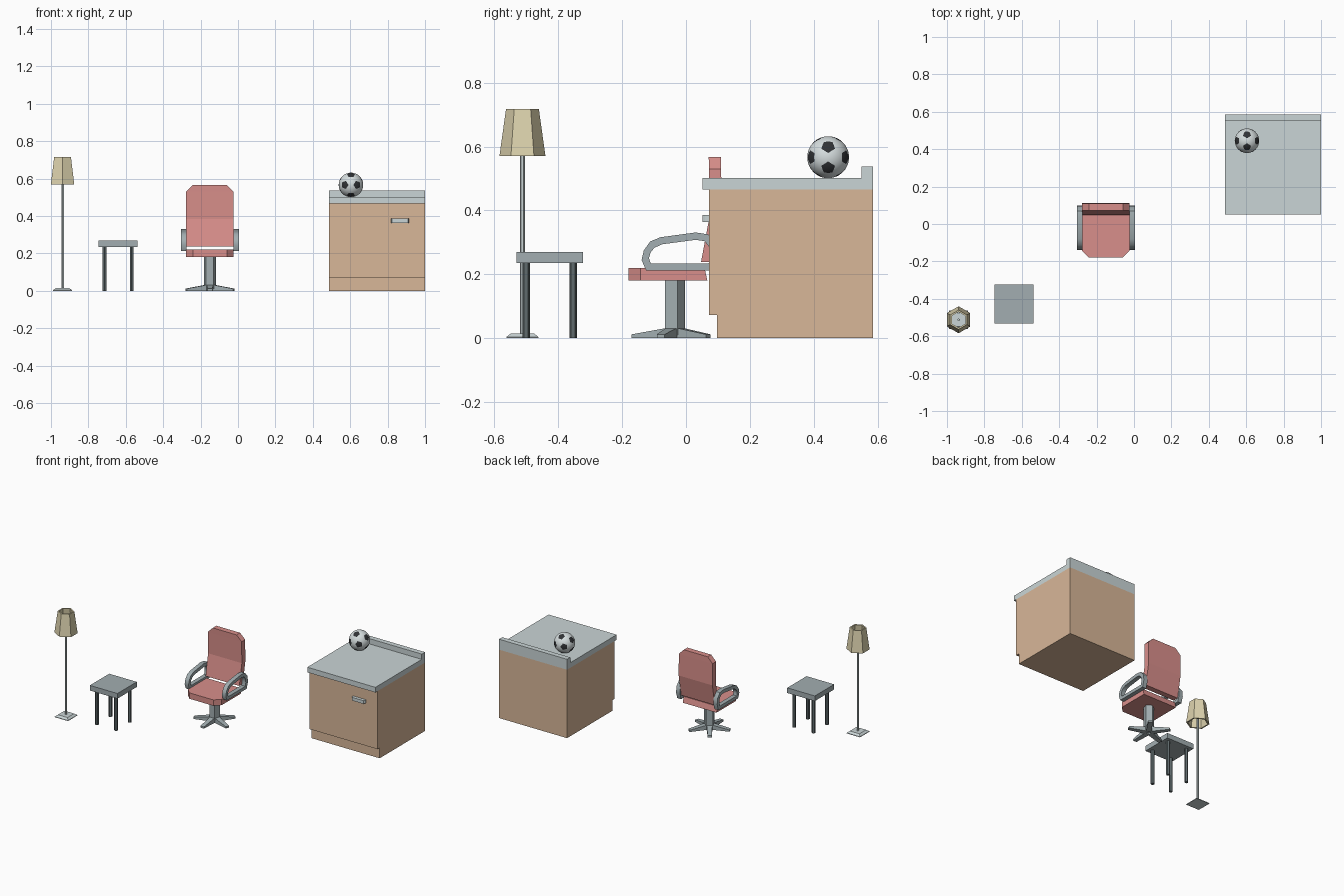
import bpy, bmesh, math
from mathutils import Vector

if "Cube" in bpy.data.objects:
    bpy.data.objects.remove(bpy.data.objects["Cube"])


def material(name, r, g, b):
    lin = [((c / 255 + 0.055) / 1.055) ** 2.4 for c in (r, g, b)]
    m = bpy.data.materials.new(name)
    m.diffuse_color = (*lin, 1)
    m.use_nodes = True
    m.node_tree.nodes["Principled BSDF"].inputs["Base Color"].default_value = m.diffuse_color
    return m


LIGHT = material("light_grey", 202, 213, 214)
GREY = material("mid_grey", 162, 174, 177)
DARK = material("dark_grey", 96, 107, 109)
WOOD = material("wood", 216, 183, 152)
RED = material("red_fabric", 217, 143, 139)
CREAM = material("cream_shade", 221, 211, 174)
WHITE = material("ball_white", 214, 222, 223)
BLACK = material("ball_black", 48, 50, 53)


def finish(name, bm, mats, smooth=None):
    bmesh.ops.recalc_face_normals(bm, faces=bm.faces[:])
    me = bpy.data.meshes.new(name)
    bm.to_mesh(me)
    bm.free()
    for m in mats:
        me.materials.append(m)
    if smooth:
        me.shade_smooth()
        me.set_sharp_from_angle(angle=math.radians(smooth))
    ob = bpy.data.objects.new(name, me)
    bpy.context.collection.objects.link(ob)
    return ob


def loft(name, rings, mat, cyclic=False, smooth=None):
    """Skin equal-length rings; cap the ends, or join last to first."""
    bm = bmesh.new()
    vs = [[bm.verts.new(p) for p in ring] for ring in rings]
    n = len(rings[0])
    pairs = list(zip(vs, vs[1:])) + ([(vs[-1], vs[0])] if cyclic else [])
    for a, b in pairs:
        for i in range(n):
            j = (i + 1) % n
            bm.faces.new((a[i], a[j], b[j], b[i]))
    if not cyclic:
        bm.faces.new(vs[0])
        bm.faces.new(vs[-1])
    return finish(name, bm, [mat], smooth)


def rect(x0, x1, y0, y1, z):
    return [(x0, y0, z), (x1, y0, z), (x1, y1, z), (x0, y1, z)]


def box(name, x0, x1, y0, y1, z0, z1, mat):
    return loft(name, [rect(x0, x1, y0, y1, z0), rect(x0, x1, y0, y1, z1)], mat)


def ngon(x, y, z, r, n):
    """Regular polygon with one corner towards +y."""
    return [(x + r * math.sin(2 * math.pi * i / n),
             y + r * math.cos(2 * math.pi * i / n), z) for i in range(n)]


def prism(name, x, y, z0, z1, r, n, mat):
    return loft(name, [ngon(x, y, z0, r, n), ngon(x, y, z1, r, n)], mat)


def extrude_x(name, profile, x0, x1, mat):
    return loft(name, [[(x, y, z) for y, z in profile] for x in (x0, x1)], mat)


# Floor lamp
LX, LY = -0.938, -0.512
loft("lamp_base", [rect(LX - h, LX + h, LY - h, LY + h, z)
                   for h, z in ((0.05, 0), (0.05, 0.004), (0.036, 0.015))], LIGHT)
prism("lamp_pole", LX, LY, 0.014, 0.63, 0.0075, 6, LIGHT)
loft("lamp_shade", [ngon(LX, LY, z, r, 6) for r, z in
                    ((0.072, 0.57), (0.0515, 0.717), (0.042, 0.717), (0.062, 0.57))],
     CREAM, cyclic=True)

# Stool
SX, SY = -0.641, -0.427
box("stool_top", SX - 0.104, SX + 0.104, SY - 0.104, SY + 0.104, 0.235, 0.27, GREY)
for sx in (-1, 1):
    for sy in (-1, 1):
        prism("stool_leg", SX + sx * 0.0725, SY + sy * 0.0735, 0, 0.236, 0.0117, 6, DARK)

# Swivel chair: five-legged foot and column
CX, CY = -0.15, -0.038
for k in range(5):
    a = -math.pi / 2 + k * 2 * math.pi / 5
    u, v = Vector((math.cos(a), math.sin(a), 0)), Vector((-math.sin(a), math.cos(a), 0))
    c = Vector((CX, CY, 0))
    rings = []
    for d, w, h in ((0.012, 0.018, 0.034), (0.133, 0.013, 0.012)):
        rings.append([c + u * d + v * s * w + Vector((0, 0, z))
                      for s, z in ((-1, 0), (1, 0), (1, h), (-1, h))])
    loft("chair_foot", rings, GREY)
prism("chair_column", CX, CY, 0.01, 0.181, 0.0345, 5, GREY)

# Seat with clipped front corners
W, C = 0.127, 0.037


def seat_ring(back, z):
    return [(CX + x, y, z) for x, y in
            ((-W, back), (-W, -0.18 + C), (-W + C, -0.18),
             (W - C, -0.18), (W, -0.18 + C), (W, back))]


loft("chair_seat", [seat_ring(0.067, 0.18), seat_ring(0.058, 0.22)], RED)

# Backrest, bent forward at the bottom, clipped at the top corners
loft("chair_back", [rect(CX - w, CX + w, y, y + 0.038, z) for w, y, z in
                    ((W, 0.047, 0.238), (W, 0.074, 0.383),
                     (W, 0.072, 0.53), (W - C, 0.071, 0.567))], RED)

# Looped armrests
OUTER = [(-0.125, 0.212), (-0.139, 0.245), (-0.132, 0.275), (-0.112, 0.303),
         (-0.08, 0.316), (0.03, 0.331), (0.07, 0.325), (0.095, 0.295),
         (0.1, 0.255), (0.087, 0.212)]
INNER = [(-0.11, 0.234), (-0.116, 0.25), (-0.111, 0.268), (-0.099, 0.283),
         (-0.075, 0.294), (0.03, 0.308), (0.058, 0.304), (0.073, 0.285),
         (0.077, 0.258), (0.071, 0.234)]
for s in (-1, 1):
    xa, xb = CX + s * 0.126, CX + s * 0.155
    loft("chair_armrest", [[(xa, *o), (xb, *o), (xb, *i), (xa, *i)]
                           for o, i in zip(OUTER, INNER)], GREY, cyclic=True, smooth=40)

# Cabinet with recessed plinth, worktop with rear upstand, and handle
X0, X1, YB = 0.487, 1.0, 0.585
extrude_x("cabinet_body", [(0.097, 0), (YB, 0), (YB, 0.466), (0.072, 0.466),
                           (0.072, 0.072), (0.097, 0.072)], X0, X1, WOOD)
extrude_x("cabinet_worktop", [(0.051, 0.466), (YB, 0.466), (YB, 0.537), (0.55, 0.537),
                              (0.55, 0.501), (0.051, 0.501)], X0, X1, LIGHT)
loft("cabinet_handle", [[(x, y, z) for x, z in
                         ((0.818 + d, 0.364), (0.915 - d, 0.364),
                          (0.915 - d, 0.386), (0.818 + d, 0.386))]
                        for y, d in ((0.073, 0), (0.06, 0), (0.051, 0.006))], LIGHT)

# Ball: truncated icosahedron rounded into a sphere, five-sided panels black
PHI = (1 + 5 ** 0.5) / 2
ico = []
for a in (-1, 1):
    for b in (-PHI, PHI):
        ico += [Vector((0, a, b)), Vector((a, b, 0)), Vector((b, 0, a))]
bm = bmesh.new()
for p in ico:
    for q in ico:
        if 0.1 < (p - q).length < 2.1:
            bm.verts.new(p.lerp(q, 1 / 3))
bmesh.ops.convex_hull(bm, input=bm.verts[:])
bmesh.ops.dissolve_limit(bm, angle_limit=0.05, verts=bm.verts[:], edges=bm.edges[:])
for f in bm.faces:
    f.material_index = 1 if len(f.verts) == 5 else 0
bmesh.ops.poke(bm, faces=bm.faces[:])
bmesh.ops.subdivide_edges(bm, edges=bm.edges[:], cuts=2, use_grid_fill=True)
for v in bm.verts:
    v.co = v.co.normalized() * 0.0655
ball = finish("ball", bm, [WHITE, BLACK], smooth=60)
ball.location = (0.604, 0.445, 0.5665)
